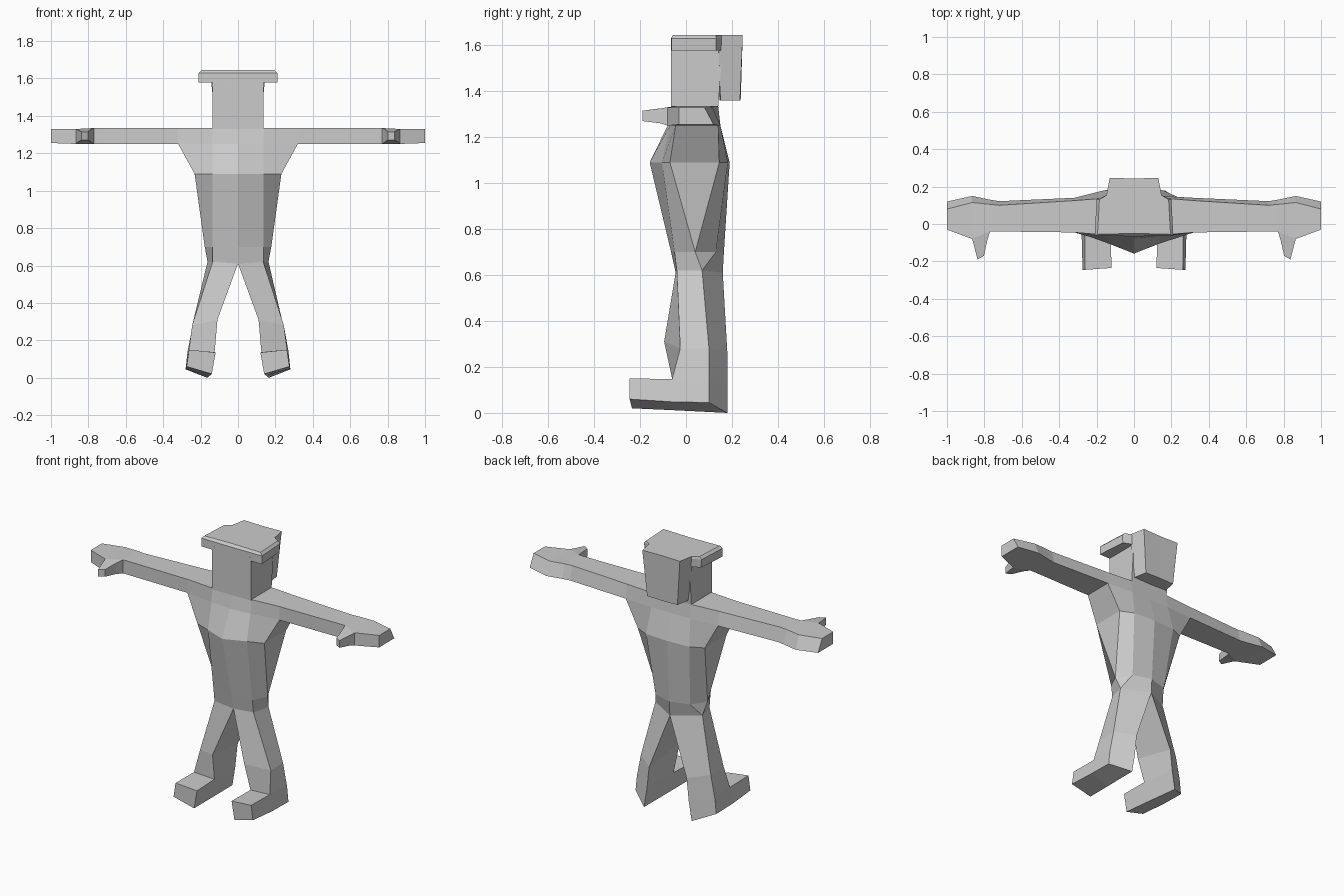
import bpy
import bmesh

if "Cube" in bpy.data.objects:
    bpy.data.objects.remove(bpy.data.objects["Cube"])

grey = bpy.data.materials.new("plain grey")
grey.diffuse_color = (0.6, 0.6, 0.6, 1)
grey.use_nodes = True
grey.node_tree.nodes["Principled BSDF"].inputs["Base Color"].default_value = grey.diffuse_color


class Part:
    """Symmetric mesh: every face is added on both sides of x = 0, sharing vertices."""

    def __init__(self, name):
        self.name, self.bm, self.cache = name, bmesh.new(), {}

    def vert(self, p, side):
        key = (round(p[0] * side, 4) + 0.0, round(p[1], 4), round(p[2], 4))
        if key not in self.cache:
            self.cache[key] = self.bm.verts.new(key)
        return self.cache[key]

    def face(self, pts):
        for side in (1, -1):
            vs = list(dict.fromkeys(self.vert(p, side) for p in pts))
            if len(vs) > 2 and not self.bm.faces.get(vs):
                self.bm.faces.new(vs[::side])

    def loft(self, rings, closed=True, skip=(), caps=()):
        n = len(rings[0])
        for r in range(len(rings) - 1):
            for i in range(n if closed else n - 1):
                if (r, i) not in skip:
                    j = (i + 1) % n
                    a, b = rings[r], rings[r + 1]
                    self.face([a[i], a[j], b[j], b[i]])
        for c in caps:
            self.face(rings[c])

    def finish(self):
        bmesh.ops.recalc_face_normals(self.bm, faces=self.bm.faces[:])
        me = bpy.data.meshes.new(self.name)
        self.bm.to_mesh(me)
        self.bm.free()
        me.materials.append(grey)
        ob = bpy.data.objects.new(self.name, me)
        bpy.context.collection.objects.link(ob)


def level(z, *xy):
    return [(x, y, z) for x, y in xy]


body = Part("body")

# torso: half rings from front centre round the side to back centre
hip = [(0, -.045, .61), (.135, -.04, .62), (.163, .07, .62), (0, .16, .61)]
torso = [
    [hip[0], hip[1], hip[2], hip[2], hip[2], hip[3]],
    level(.70, (0, -.065), (.135, -.05), (.178, .04), (.178, .04), (.12, .13), (0, .165)),
    level(1.09, (0, -.158), (.135, -.105), (.232, -.07), (.232, .145), (.15, .182), (0, .19)),
    level(1.25, (0, -.08), (.135, -.07), (.32, -.045), (.32, .14), (.135, .15), (0, .15)),
    level(1.335, (0, -.06), (.135, -.06), (.32, -.045), (.32, .125), (.135, .14), (0, .14)),
]
body.loft(torso, closed=False, skip={(3, 2)}, caps=(-1,))


# arm and hand: four-sided rings, front top, front bottom, back bottom, back top
def arm_ring(x, front, back_low, back_top, z0=1.25, z1=1.335):
    return [(x, front, z1), (x, front, z0), (x, back_low, z0), (x, back_top, z1)]


arm = [
    arm_ring(.32, -.045, .14, .125),
    arm_ring(.72, -.04, .122, .10),
    arm_ring(.77, -.04, .13, .105),
    arm_ring(.865, -.08, .15, .115, 1.25, 1.33),
    arm_ring(1.0, -.03, .12, .08, 1.255, 1.33),
]
body.loft(arm, skip={(2, 0)}, caps=(-1,))

# thumb grows out of the front of the hand
thumb = [
    [arm[2][0], arm[2][1], arm[3][1], arm[3][0]],
    [(.785, -.09, 1.328), (.785, -.09, 1.26), (.857, -.11, 1.26), (.857, -.11, 1.325)],
    [(.802, -.17, 1.315), (.802, -.17, 1.27), (.837, -.19, 1.27), (.837, -.19, 1.315)],
]
body.loft(thumb, caps=(-1,))

# leg: inner front, outer front, outer back, inner back
leg = [
    hip,
    [(.11, -.095, .31), (.245, -.025, .28), (.242, .10, .28), (.13, .18, .26)],
    [(.125, -.055, .137), (.263, -.06, .147), (.27, .10, .14), (.145, .18, .12)],
    [(.15, -.06, .012), (.28, -.06, .048), (.28, .10, .045), (.165, .18, 0)],
]
body.loft(leg, skip={(2, 0)}, caps=(-1,))

# foot reaches forward from the ankle
foot = [
    [leg[2][0], leg[2][1], leg[3][1], leg[3][0]],
    [(.12, -.235, .135), (.262, -.245, .15), (.275, -.245, .06), (.14, -.235, .02)],
]
body.loft(foot, caps=(-1,))
body.finish()

# head
head = Part("head")
head.loft([
    level(1.33, (0, -.065), (.135, -.065), (.135, .14), (0, .14)),
    level(1.60, (0, -.065), (.135, -.065), (.135, .16), (0, .16)),
], closed=False, caps=(0, -1))
head.finish()

# fringe: flat cap of hair overhanging the sides
fringe = Part("fringe")
fringe.loft([
    level(1.578, (0, -.066), (.21, -.064), (.195, .13), (.135, .155), (0, .155)),
    level(1.63, (0, -.066), (.21, -.064), (.20, .13), (.145, .155), (0, .155)),
    level(1.645, (0, -.05), (.195, -.055), (.185, .13), (.145, .155), (0, .155)),
], closed=False, caps=(0, -1))
fringe.finish()

# back hair: slab hanging behind the head
back_hair = Part("back_hair")
back_hair.loft([
    level(1.36, (0, .145), (.12, .15), (.105, .235), (0, .238)),
    level(1.645, (0, .15), (.15, .14), (.13, .247), (0, .243)),
], closed=False, caps=(0, -1))
back_hair.finish()
